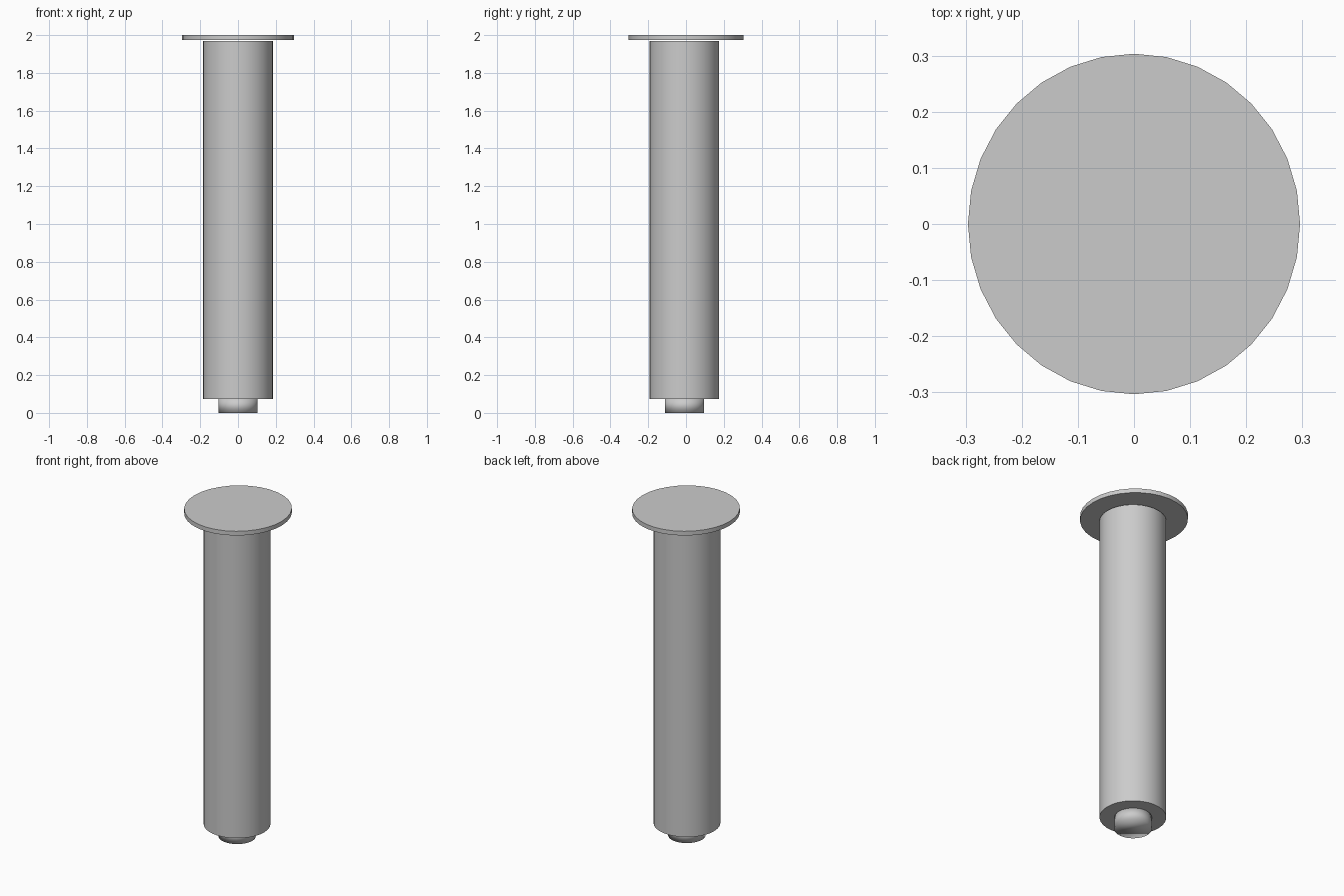
import bpy
import math

old = bpy.data.objects.get("Cube")
if old:
    bpy.data.objects.remove(old, do_unlink=True)

grey = bpy.data.materials.new("plain_grey")
grey.use_nodes = True
colour = (0.6, 0.6, 0.6, 1)
grey.diffuse_color = colour
grey.node_tree.nodes["Principled BSDF"].inputs["Base Color"].default_value = colour


def cylinder(name, radius, bottom, top, y=0.0, stretch=1.0, smooth_all=False):
    bpy.ops.mesh.primitive_cylinder_add(
        vertices=32, radius=radius, depth=top - bottom,
        location=(0, y, (bottom + top) / 2))
    part = bpy.context.object
    part.name = name
    part.scale.y = stretch
    part.data.materials.append(grey)
    if smooth_all:
        bpy.ops.object.shade_smooth()
    else:
        bpy.ops.object.shade_smooth_by_angle(angle=math.radians(30))
    return part


# Wide thin plate on top
cylinder("top_plate", 0.296, 1.974, 2.0, stretch=1.025)

# Long main column
cylinder("column", 0.185, 0.074, 1.968, y=-0.009)

# Short foot with soft shading across its rim
cylinder("foot", 0.104, 0.0, 0.078, y=-0.008, smooth_all=True)
